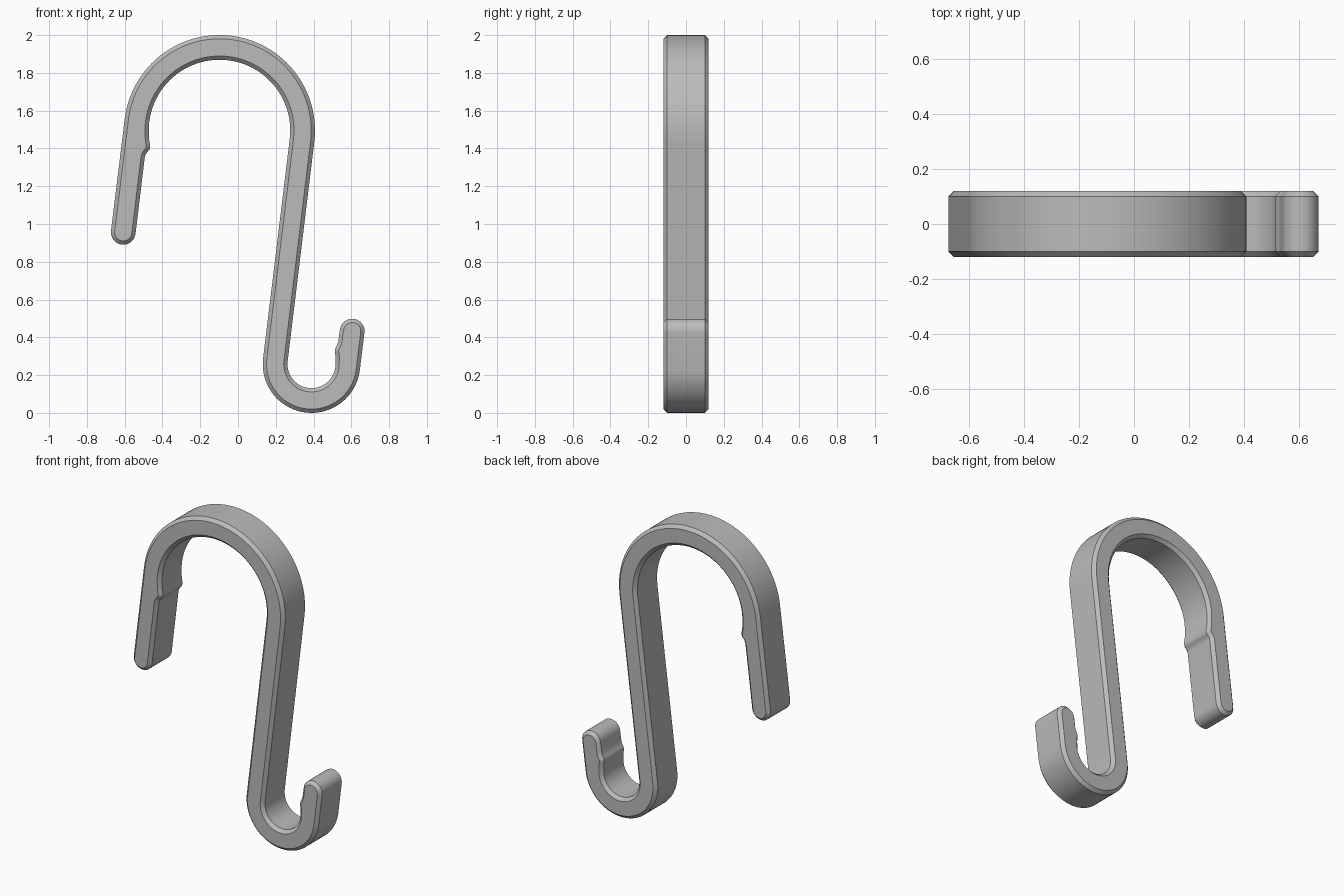
import bpy
import bmesh
from math import radians, cos, sin
from mathutils import Vector

cube = bpy.data.objects.get("Cube")
if cube:
    bpy.data.objects.remove(cube)

TILT = radians(7)
HALF_BAR = 0.0655
HALF_DEPTH = 0.12
CHAMFER = 0.02
ACROSS = Vector((cos(TILT), -sin(TILT)))   # across the tilted stem
ALONG = Vector((sin(TILT), cos(TILT)))     # up the tilted stem
TOP = Vector((-0.098, 1.495))
LOW = Vector((0.389, 0.258))
TOP_R, LOW_R = 0.440, 0.1925


def arc(centre, radius, start, end, steps):
    """Points along an arc, angles in degrees measured from ACROSS."""
    result = []
    for i in range(steps + 1):
        a = radians(start + (end - start) * i / steps)
        result.append(centre + radius * (cos(a) * ACROSS + sin(a) * ALONG))
    return result


def smooth_path(points, steps=3):
    """Catmull-Rom curve through the inner points."""
    p = [Vector(q) for q in points]
    result = []
    for a, b, c, d in zip(p, p[1:], p[2:], p[3:]):
        for i in range(steps):
            t = i / steps
            result.append(0.5 * (2 * b + (c - a) * t + (2 * a - 5 * b + 4 * c - d) * t * t
                                 + (3 * b - a - 3 * c + d) * t ** 3))
    return result


# Outline: outside of the large hook, stem, small hook, then back along the inside
long_tip = TOP - TOP_R * ACROSS - 0.597 * ALONG
short_tip = LOW + LOW_R * ACROSS + 0.20 * ALONG
small_bump = smooth_path([(0.536, 0.41), (0.531, 0.380), (0.524, 0.358), (0.515, 0.340),
                          (0.513, 0.320), (0.519, 0.292), (0.520, 0.265)])
large_bump = smooth_path([(-0.473, 1.48), (-0.471, 1.450), (-0.466, 1.415), (-0.470, 1.392),
                          (-0.486, 1.373), (-0.496, 1.345), (-0.500, 1.31)])
outline = arc(TOP, TOP_R + HALF_BAR, 180, 0, 48)
outline += arc(LOW, LOW_R - HALF_BAR, 180, 360, 32)
outline += small_bump[::-1]
outline += arc(short_tip, HALF_BAR, 180, 0, 16)
outline += arc(LOW, LOW_R + HALF_BAR, 360, 180, 36)
outline += arc(TOP, TOP_R - HALF_BAR, 0, 184, 48)
outline += large_bump
outline += arc(long_tip, HALF_BAR, 0, -180, 16)

# Extrude the outline and chamfer both rims
bm = bmesh.new()
front = bm.faces.new([bm.verts.new((p.x, -HALF_DEPTH, p.y)) for p in outline])
extruded = bmesh.ops.extrude_face_region(bm, geom=[front], use_keep_orig=True)
moved = [v for v in extruded["geom"] if isinstance(v, bmesh.types.BMVert)]
bmesh.ops.translate(bm, verts=moved, vec=(0, 2 * HALF_DEPTH, 0))
bmesh.ops.recalc_face_normals(bm, faces=bm.faces[:])
rims = [e for e in bm.edges if abs(e.verts[0].co.y - e.verts[1].co.y) < 1e-5]
bmesh.ops.bevel(bm, geom=rims, offset=CHAMFER, segments=1, affect='EDGES', clamp_overlap=False)
bmesh.ops.recalc_face_normals(bm, faces=bm.faces[:])
mesh = bpy.data.meshes.new("s_hook")
bm.to_mesh(mesh)
bm.free()

hook = bpy.data.objects.new("s_hook", mesh)
bpy.context.collection.objects.link(hook)

# Plain grey material
grey = bpy.data.materials.new("plain_grey")
grey.use_nodes = True
colour = (0.5, 0.5, 0.5, 1)
grey.diffuse_color = colour
grey.node_tree.nodes["Principled BSDF"].inputs["Base Color"].default_value = colour
mesh.materials.append(grey)

# Smooth the curved walls, keeping the chamfer edges crisp
bpy.ops.object.select_all(action='DESELECT')
hook.select_set(True)
bpy.context.view_layer.objects.active = hook
bpy.ops.object.shade_smooth_by_angle(angle=radians(30))
